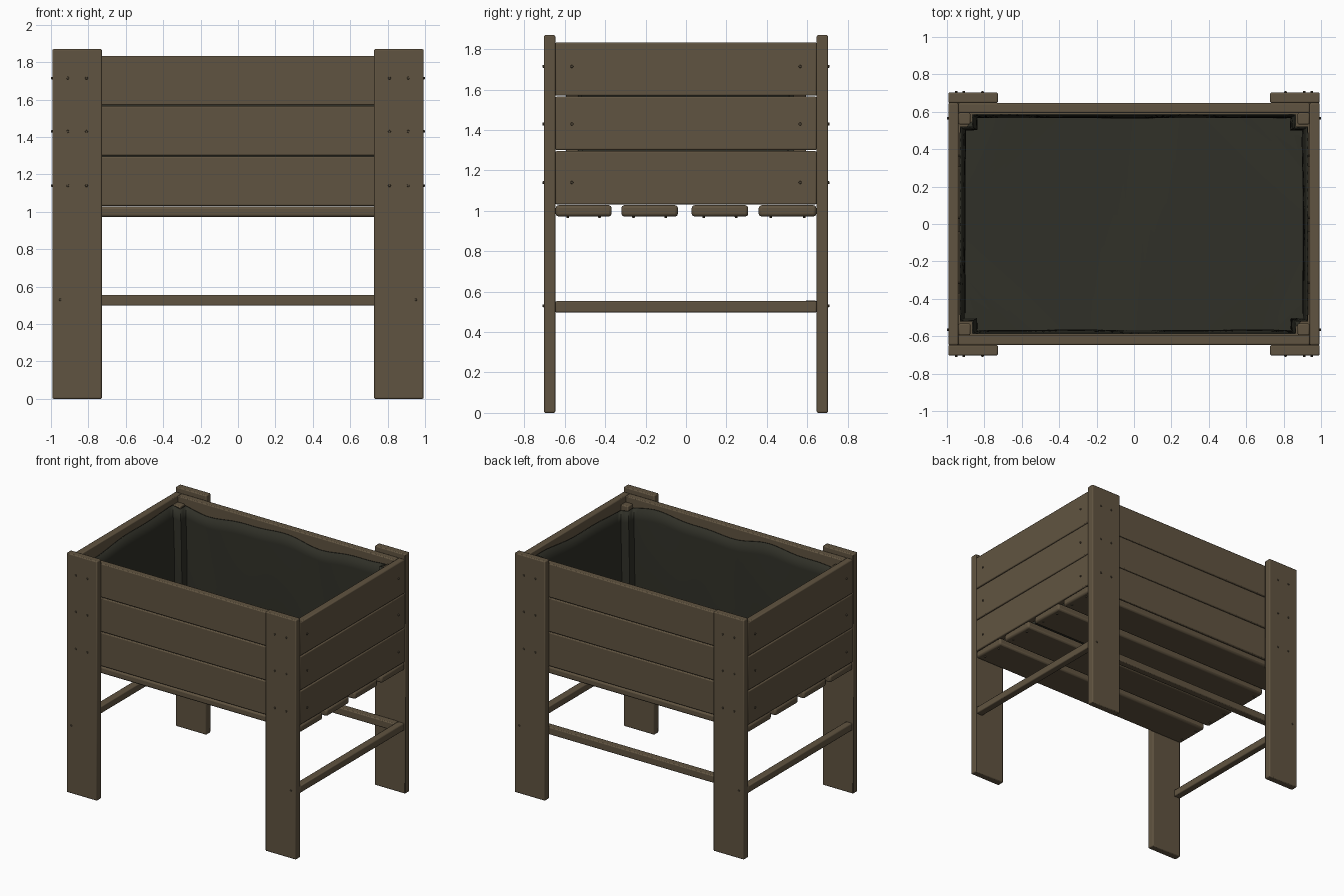
import bpy, bmesh, math
from mathutils import Vector

if "Cube" in bpy.data.objects:
    bpy.data.objects.remove(bpy.data.objects["Cube"])


def material(name, rgb):
    m = bpy.data.materials.new(name)
    m.diffuse_color = (*rgb, 1)
    m.use_nodes = True
    m.node_tree.nodes["Principled BSDF"].inputs["Base Color"].default_value = m.diffuse_color
    return m


WOOD = material("brown wood", (0.118, 0.088, 0.052))
LINER = material("dark liner", (0.030, 0.030, 0.021))
SCREW = material("screw metal", (0.085, 0.066, 0.042))


def finish(bm, name, mat):
    bmesh.ops.recalc_face_normals(bm, faces=bm.faces)
    me = bpy.data.meshes.new(name)
    bm.to_mesh(me)
    bm.free()
    me.materials.append(mat)
    ob = bpy.data.objects.new(name, me)
    bpy.context.collection.objects.link(ob)
    return ob


def smooth(ob):
    bpy.ops.object.select_all(action='DESELECT')
    ob.select_set(True)
    bpy.context.view_layer.objects.active = ob
    bpy.ops.object.shade_smooth_by_angle(angle=math.radians(35))


def board(name, x0, x1, y0, y1, z0, z1, bevel=0.007):
    bm = bmesh.new()
    bmesh.ops.create_cube(bm, size=1)
    for v in bm.verts:
        v.co = Vector(((x0 + x1) / 2 + v.co.x * (x1 - x0),
                       (y0 + y1) / 2 + v.co.y * (y1 - y0),
                       (z0 + z1) / 2 + v.co.z * (z1 - z0)))
    ob = finish(bm, name, WOOD)
    b = ob.modifiers.new("bevel", 'BEVEL')
    b.width, b.segments = bevel, 2
    smooth(ob)
    return ob


def screw(name, pos, direction):
    # low dome head standing slightly proud of the board
    bm = bmesh.new()
    bmesh.ops.create_cone(bm, cap_ends=True, segments=10, radius1=0.009, radius2=0.006, depth=0.014)
    rot = Vector((0, 0, 1)).rotation_difference(Vector(direction)).to_matrix()
    for v in bm.verts:
        v.co = rot @ v.co + Vector(pos)
    finish(bm, name, SCREW)


X, Y, T = 0.992, 0.647, 0.053
PLANKS = [(1.032, 1.296), (1.301, 1.565), (1.570, 1.834)]
ROWS = (1.14, 1.43, 1.715)

# legs, with their screws
for sx, xn in ((-1, "left"), (1, "right")):
    for sy, yn in ((-1, "front"), (1, "back")):
        xs = sorted((sx * 0.728, sx * X))
        ys = sorted((sy * Y, sy * 0.703))
        board(f"{yn}_{xn}_leg", *xs, *ys, 0, 1.87)
        for z in ROWS:
            for x in (0.81, 0.91):
                screw("leg_screw", (sx * x, sy * 0.703, z), (0, sy, 0))
            screw("side_screw", (sx * X, sy * 0.565, z), (sx, 0, 0))
        screw("rail_screw", (sx * 0.95, sy * 0.703, 0.53), (0, sy, 0))
        # inner corner post
        px = sorted((sx * 0.875, sx * 0.938))
        py = sorted((sy * 0.532, sy * 0.594))
        board(f"{yn}_{xn}_corner_post", *px, *py, 1.032, 1.79)

# box planks
for i, (z0, z1) in enumerate(PLANKS):
    for s, n in ((-1, "front"), (1, "back")):
        board(f"{n}_plank_{i}", -X + T, X - T, *sorted((s * (Y - T), s * Y)), z0, z1)
    for s, n in ((-1, "left"), (1, "right")):
        board(f"{n}_plank_{i}", *sorted((s * (X - T), s * X)), -Y, Y, z0, z1)

# floor slats
for i, (y0, y1) in enumerate([(-0.645, -0.368), (-0.320, -0.040), (0.028, 0.308), (0.360, 0.645)]):
    board(f"floor_slat_{i}", -X, X, y0, y1, 0.972, 1.028, 0.014)
    for sx in (-1, 1):
        for y in (y0 + 0.06, y1 - 0.06):
            screw("slat_screw", (sx * 0.955, y, 0.972), (0, 0, -1))

# lower rails: both ends and the back
for s, n in ((-1, "left"), (1, "right")):
    board(f"{n}_lower_rail", *sorted((s * 0.932, s * 0.988)), -Y, Y, 0.497, 0.553)
board("back_lower_rail", -0.932, 0.932, 0.590, Y, 0.498, 0.556)

# liner: outline stepping round the corner posts, swept down to a floor
LX, LY, N, M = 0.928, 0.584, 0.862, 0.518
quad = [(LX, M), (N, M), (N, LY)]
corners = (quad + [(-x, y) for x, y in reversed(quad)]
           + [(-x, -y) for x, y in quad] + [(x, -y) for x, y in reversed(quad)])
outline = []
for i, a in enumerate(corners):
    a, b = Vector(a), Vector(corners[(i + 1) % len(corners)])
    n = max(2, round((b - a).length / 0.045))
    outline += [a.lerp(b, k / n) for k in range(n)]

bm = bmesh.new()
rings, LEVELS = [], 8
for lv in range(LEVELS + 1):
    t = lv / LEVELS
    ring = []
    for p in outline:
        wave = math.sin(p.x * 6.5 + p.y * 4) + 0.5 * math.sin(p.x * 13 - p.y * 9)
        top = 1.772 + 0.018 * wave
        z = top + (1.045 - top) * t
        inset = 0.025 * t + 0.006 * math.sin(math.pi * t) * (1 + wave)
        ring.append(bm.verts.new((p.x * (1 - inset), p.y * (1 - inset), z)))
    rings.append(ring)
for a, b in zip(rings, rings[1:]):
    for i in range(len(a)):
        j = (i + 1) % len(a)
        bm.faces.new((a[i], a[j], b[j], b[i]))
floor = bm.faces.new(rings[-1])
bmesh.ops.triangulate(bm, faces=[floor])
liner = finish(bm, "liner", LINER)
sol = liner.modifiers.new("thickness", 'SOLIDIFY')
sol.thickness, sol.offset = 0.008, 0
smooth(liner)
